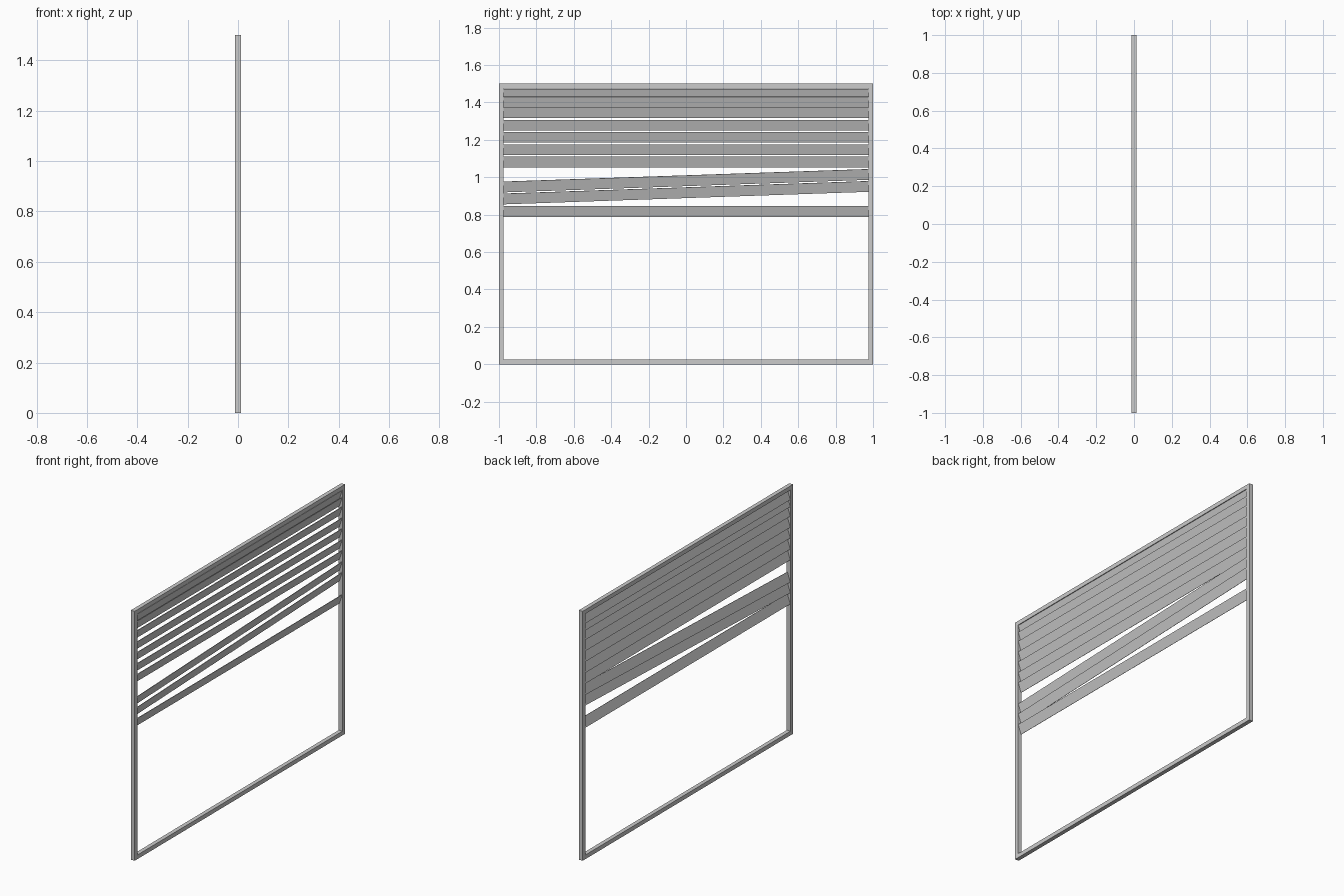
import bpy, bmesh
from mathutils import Vector

if "Cube" in bpy.data.objects:
    bpy.data.objects.remove(bpy.data.objects["Cube"])


def prism(name, profile, ends):
    """Sweep an (x, z) profile along y between ends [(y, z), (y, z)]."""
    bm = bmesh.new()
    rings = [[bm.verts.new((x, y, z0 + z)) for x, z in profile] for y, z0 in ends]
    n = len(profile)
    for i in range(n):
        j = (i + 1) % n
        bm.faces.new((rings[0][i], rings[0][j], rings[1][j], rings[1][i]))
    bm.faces.new(rings[0][::-1])
    bm.faces.new(rings[1])
    bmesh.ops.recalc_face_normals(bm, faces=bm.faces)
    me = bpy.data.meshes.new(name)
    bm.to_mesh(me)
    bm.free()
    ob = bpy.data.objects.new(name, me)
    bpy.context.collection.objects.link(ob)
    return ob


def box(name, lo, hi):
    profile = [(lo[0], lo[2]), (hi[0], lo[2]), (hi[0], hi[2]), (lo[0], hi[2])]
    return prism(name, profile, [(lo[1], 0), (hi[1], 0)])


# Window frame
D, W, H = 0.0125, 0.025, 1.5
box("frame_bottom", (-D, -1, 0), (D, 1, W))
box("frame_top", (-D, -1, H - W), (D, 1, H))
for side, y in (("left", -1), ("right", 1 - W)):
    box("frame_" + side, (-D, y, W), (D, y + W, H - W))

# Tilted slats: lower edge towards -x, upper edge towards +x
SLAT = [(-0.011, -0.028), (-0.008, -0.029), (0.011, 0.028), (0.008, 0.029)]
heights = [(0.817, 0.817), (0.884, 0.951), (0.948, 1.015), (1.082, 1.082),
           (1.147, 1.147), (1.214, 1.214), (1.278, 1.278), (1.345, 1.345),
           (1.402, 1.402), (1.444, 1.444)]
for i, (za, zb) in enumerate(heights):
    prism(f"slat_{i + 1}", SLAT, [(-0.976, za), (0.976, zb)])
